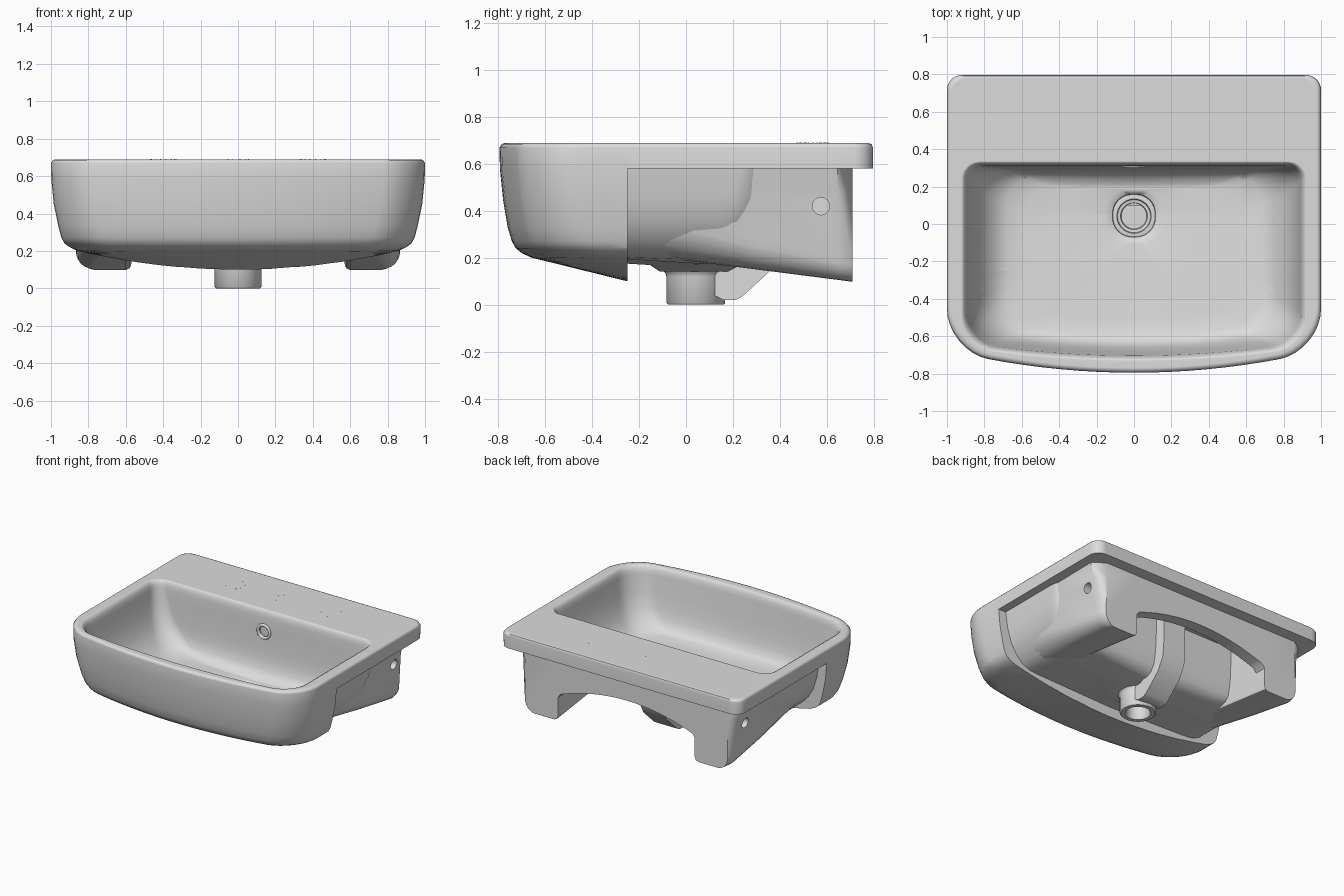
import bpy, bmesh, math
from mathutils import Matrix

if "Cube" in bpy.data.objects:
    bpy.data.objects.remove(bpy.data.objects["Cube"])

ceramic = bpy.data.materials.new("pale grey ceramic")
ceramic.use_nodes = True
ceramic.diffuse_color = (0.72, 0.72, 0.72, 1)
ceramic.node_tree.nodes["Principled BSDF"].inputs["Base Color"].default_value = ceramic.diffuse_color


def finish(bm, name):
    bmesh.ops.recalc_face_normals(bm, faces=bm.faces)
    mesh = bpy.data.meshes.new(name)
    bm.to_mesh(mesh)
    bm.free()
    mesh.materials.append(ceramic)
    ob = bpy.data.objects.new(name, mesh)
    bpy.context.collection.objects.link(ob)
    return ob


def loft(name, rings):
    """Skin closed rings of equal length and cap both ends."""
    bm = bmesh.new()
    rows = [[bm.verts.new(p) for p in ring] for ring in rings]
    n = len(rows[0])
    for a, b in zip(rows, rows[1:]):
        for i in range(n):
            j = (i + 1) % n
            bm.faces.new((a[i], a[j], b[j], b[i]))
    bm.faces.new(rows[0])
    bm.faces.new(rows[-1])
    return finish(bm, name)


def outline(hw, yf, yb, rf, rb, bow):
    """Rounded rectangle whose front edge bows outwards."""
    rf, rb = min(rf, hw * 0.9), min(rb, hw * 0.9)
    corners = [(hw - rb, yb - rb, rb), (rb - hw, yb - rb, rb),
               (rf - hw, yf + rf, rf), (hw - rf, yf + rf, rf)]
    arcs = [[(cx + r * math.cos(a), cy + r * math.sin(a))
             for a in [(k + s / 8) * math.pi / 2 for s in range(9)]]
            for k, (cx, cy, r) in enumerate(corners)]
    pts = []
    for k, arc in enumerate(arcs):
        (x0, y0), (x1, y1) = arc[-1], arcs[(k + 1) % 4][0]
        pts += arc + [(x0 + (x1 - x0) * s / 16, y0 + (y1 - y0) * s / 16) for s in range(1, 16)]
    if bow:
        pts = [(x, y - bow * (1 - (x / hw) ** 2) * max(0, (y + 0.2) / (yf + 0.2))) for x, y in pts]
    return pts


def box(name, x0, x1, y0, y1, z0, z1):
    return loft(name, [[(x0, y0, z), (x1, y0, z), (x1, y1, z), (x0, y1, z)] for z in (z0, z1)])


def cylinder(name, radius, depth, loc, axis="Z", sides=32):
    bm = bmesh.new()
    turn = {"Z": Matrix(), "X": Matrix.Rotation(math.pi / 2, 4, "Y"),
            "Y": Matrix.Rotation(math.pi / 2, 4, "X")}[axis]
    bmesh.ops.create_cone(bm, cap_ends=True, segments=sides, radius1=radius, radius2=radius,
                          depth=depth, matrix=Matrix.Translation(loc) @ turn)
    return finish(bm, name)


def cut(ob, cutter):
    mod = ob.modifiers.new("cut", "BOOLEAN")
    mod.operation, mod.solver, mod.object = "DIFFERENCE", "EXACT", cutter
    bpy.context.view_layer.objects.active = ob
    bpy.ops.object.modifier_apply(modifier=mod.name)


# Outer body: rim, tapering apron and the sloping, bowed underside
def belly(x, y):
    return 0.211 - 0.111 * (1 - (x / 0.9) ** 2) * min(max((y + 0.7) / 0.45, 0), 1.1)


sides = [(0.69, 0.975, -0.65, 0.775), (0.685, 0.99, -0.665, 0.79), (0.67, 1, -0.675, 0.797),
         (0.58, 0.998, -0.673, 0.797), (0.45, 0.985, -0.66, 0.797), (0.33, 0.96, -0.64, 0.797),
         (0.27, 0.944, -0.622, 0.797), (0.24, 0.927, -0.605, 0.79), (0.22, 0.9, -0.58, 0.78)]
rings = [[(x, y, z) for x, y in outline(hw, yf, yb, 0.22, 0.08, 0.12)] for z, hw, yf, yb in sides]
under = [(0.86, -0.54, 0.7, 0.12), (0.7, -0.46, 0.6, 0.1), (0.55, -0.38, 0.5, 0.08),
         (0.4, -0.3, 0.4, 0.05), (0.25, -0.22, 0.3, 0), (0.1, -0.15, 0.2, 0)]
for hw, yf, yb, bow in under:
    rings.append([(x, y, belly(x, y)) for x, y in outline(hw, yf, yb, 0.2, 0.08, bow)])
body = loft("basin_body", rings)


# Bowl cavity and its outer shell share one set of sections
def floor(x, y):
    return 0.2 + 0.06 * max(0, 0.05 - y) + 0.03 * abs(x)


# height, share of floor slope, half width, front, back, front radius, back radius, bow
bowl = [(0.705, 0, 0.96, -0.695, 0.37, 0.18, 0.12, 0.07), (0.69, 0, 0.925, -0.662, 0.336, 0.17, 0.1, 0.07),
        (0.682, 0, 0.91, -0.65, 0.325, 0.16, 0.09, 0.07), (0.66, 0, 0.898, -0.64, 0.317, 0.16, 0.08, 0.07),
        (0.63, 0, 0.893, -0.634, 0.313, 0.16, 0.08, 0.07), (0.5, 0, 0.873, -0.62, 0.307, 0.16, 0.1, 0.07),
        (0.4, 0, 0.842, -0.605, 0.302, 0.16, 0.12, 0.07), (0.33, 0, 0.8, -0.59, 0.294, 0.17, 0.14, 0.07),
        (0.28, 0.2, 0.745, -0.567, 0.279, 0.17, 0.15, 0.07), (0.25, 0.55, 0.68, -0.53, 0.25, 0.17, 0.15, 0.07),
        (0, 1, 0.58, -0.45, 0.21, 0.17, 0.15, 0.06), (0, 1, 0.36, -0.25, 0.19, 0.16, 0.12, 0),
        (0, 1, 0.16, -0.11, 0.18, 0.12, 0.12, 0), (0.185, 0, 0.115, -0.07, 0.16, 0.11, 0.11, 0),
        (0.1, 0, 0.1, -0.055, 0.145, 0.09, 0.09, 0)]


def bowl_rings(sections, wall):
    return [[(x, y, z * (1 - mix) + floor(x, y) * mix - wall) for x, y in
             outline(hw + wall, yf - wall, yb + wall, rf + wall, rb + wall, bow)]
            for z, mix, hw, yf, yb, rf, rb, bow in sections]


cavity = loft("bowl_cutter", bowl_rings(bowl, 0))
shell = loft("bowl_shell", bowl_rings(bowl[4:-1], 0.043))


# Side wings that end in the rear feet; the outer bottom edge is rounder towards the front
def wing_ring(side, y, top, foot, rounding):
    zb = 0.19 - 0.128 * (y + 0.01)
    pts = [(top, 0.6), (top * 0.6 + foot * 0.4, 0.48)]
    for i in range(7):
        a = i * math.pi / 12
        pts.append((foot - 0.09 * rounding * (1 - math.cos(a)), zb + 0.1 * rounding * (1 - math.sin(a))))
    pts += [(0.6, zb), (0.578, zb + 0.01), (0.57, zb + 0.035), (0.57, 0.6)]
    return [(side * x, y, z) for x, z in pts]


wing_sections = [(-0.27, 0.925, 0.865, 2.1), (0.0, 0.925, 0.865, 1.8), (0.3, 0.925, 0.867, 1.3),
                 (0.645, 0.93, 0.867, 0.95), (0.71, 0.835, 0.845, 0.95)]
wings = [loft(name, [wing_ring(s, *section) for section in wing_sections])
         for name, s in (("left_wing", 1), ("right_wing", -1))]

# Rear wall with its arched opening
arch = [(x / 20, 0.4 - 0.12 * (x / 12) ** 2 - (0.05 if abs(x) == 12 else 0)) for x in range(-12, 13)]
section = [(-0.6, 0.6)] + arch + [(0.6, 0.6)]
rear_wall = loft("rear_wall", [[(x, y, z) for x, z in section] for y in (0.62, 0.709)])

# Carve the parts, with fixing holes through the wing sides
recess = box("recess_cutter", -1.2, 1.2, -0.25, 1, -0.2, 0.58)
front = box("front_cutter", -1.2, 1.2, -1, -0.36, -0.2, 1)
overflow = cylinder("overflow_cutter", 0.045, 0.06, (0, 0.3, 0.53), "Y")
fixing = [cylinder("fixing_cutter", 0.037, 0.2, (s * 0.91, 0.575, 0.42), "X") for s in (1, -1)]
cut(body, recess)
for part in [body, shell] + wings:
    cut(part, cavity)
for wing, hole in zip(wings, fixing):
    cut(wing, hole)
cut(shell, front)
cut(shell, overflow)
for helper in [cavity, recess, front, overflow] + fixing:
    bpy.data.objects.remove(helper)

# Waste outlet, turned from a profile
profile = [(0.002, 0.13), (0.068, 0.13), (0.072, 0.15), (0.088, 0.152), (0.092, 0.17), (0.112, 0.17),
           (0.15, 0.158), (0.13, 0.135), (0.125, 0.12), (0.125, 0.008), (0.117, 0), (0.088, 0),
           (0.082, 0.008), (0.08, 0.11), (0.002, 0.11)]
outlet = loft("waste_outlet", [
    [(r * math.cos(a), 0.042 + r * math.sin(a), z) for a in [i * math.pi / 20 for i in range(40)]]
    for r, z in profile])

# Overflow duct from the rear of the bowl to the outlet
path = [(0.1, 0.14), (0.1, 0.05), (0.16, 0.02), (0.21, 0.02), (0.24, 0.035), (0.37, 0.155), (0.42, 0.25),
        (0.43, 0.36), (0.43, 0.6), (0.335, 0.6), (0.33, 0.32), (0.28, 0.21), (0.2, 0.16)]
duct = loft("overflow_duct", [[(x, y, z) for y, z in path] for x in (-0.095, 0.095)])

# Overflow ring in the rear wall of the bowl
bpy.ops.mesh.primitive_torus_add(major_radius=0.048, minor_radius=0.011, major_segments=32,
                                 minor_segments=10, location=(0, 0.309, 0.53),
                                 rotation=(math.pi / 2, 0, 0))
ring = bpy.context.object
ring.name = "overflow_ring"
ring.data.materials.append(ceramic)

# Faint dotted tap hole marks on the deck
for name, cx, radius, count in (("left_tap", 0.4, 0.068, 14), ("middle_tap", 0, 0.056, 9),
                                ("right_tap", -0.4, 0.068, 14)):
    for i in range(count):
        a = 2 * math.pi * i / count
        cylinder(f"{name}_mark_{i}", 0.003, 0.001,
                 (cx + radius * math.cos(a), 0.54 + radius * math.sin(a), 0.6899), sides=6)

# Smooth glaze with crisp edges
bpy.ops.object.select_all(action="DESELECT")
for ob in [body, shell, rear_wall, outlet, duct, ring] + wings:
    ob.select_set(True)
bpy.context.view_layer.objects.active = body
bpy.ops.object.shade_smooth_by_angle(angle=math.radians(45))
for ob in [body, shell] + wings:
    ob.modifiers.new("even_shading", "WEIGHTED_NORMAL").keep_sharp = True
